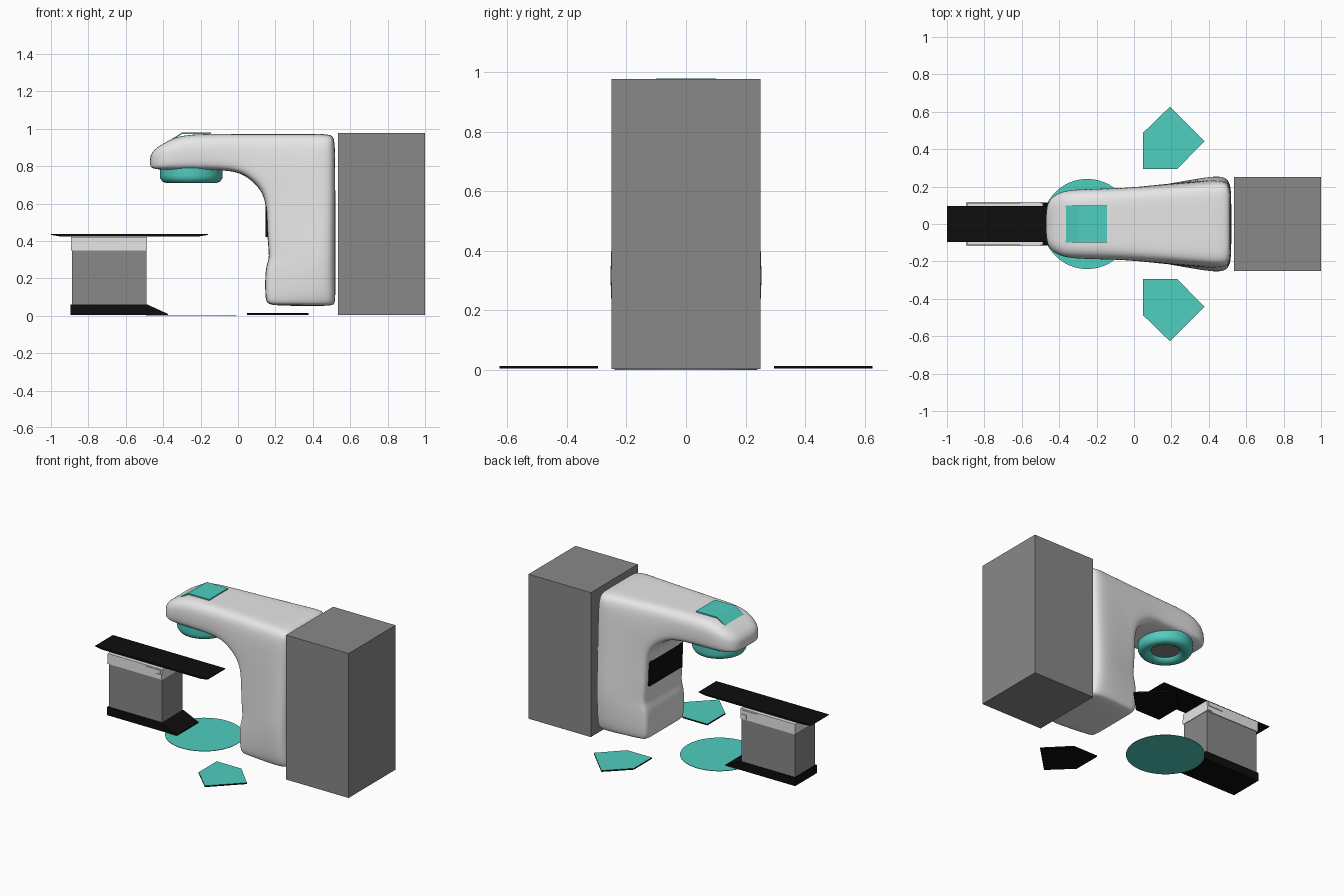
import bpy, bmesh, math

cube = bpy.data.objects.get("Cube")
if cube:
    bpy.data.objects.remove(cube, do_unlink=True)


def material(name, rgb):
    m = bpy.data.materials.new(name)
    m.use_nodes = True
    m.diffuse_color = (*rgb, 1)
    m.node_tree.nodes["Principled BSDF"].inputs["Base Color"].default_value = (*rgb, 1)
    return m


WHITE = material("shell white", (0.8, 0.8, 0.8))
GREY = material("cabinet grey", (0.25, 0.25, 0.25))
TEAL = material("teal", (0.08, 0.62, 0.53))
BLACK = material("black", (0.004, 0.004, 0.004))


def make(name, verts, faces, *mats):
    bm = bmesh.new()
    vs = [bm.verts.new(v) for v in verts]
    for f in faces:
        bm.faces.new([vs[i] for i in f])
    bmesh.ops.recalc_face_normals(bm, faces=bm.faces)
    mesh = bpy.data.meshes.new(name)
    bm.to_mesh(mesh)
    bm.free()
    for m in mats:
        mesh.materials.append(m)
    ob = bpy.data.objects.new(name, mesh)
    bpy.context.collection.objects.link(ob)
    return ob


def smooth(ob, angle=40):
    bpy.ops.object.select_all(action="DESELECT")
    ob.select_set(True)
    bpy.context.view_layer.objects.active = ob
    bpy.ops.object.shade_smooth_by_angle(angle=math.radians(angle))


def loft(name, rings, *mats):
    """Skin a list of equal-length closed rings and cap both ends."""
    n = len(rings[0])
    verts = [p for r in rings for p in r]
    faces = [(k * n + i, k * n + (i + 1) % n, (k + 1) * n + (i + 1) % n, (k + 1) * n + i)
             for k in range(len(rings) - 1) for i in range(n)]
    faces += [tuple(range(n)), tuple(range(len(verts) - n, len(verts)))]
    return make(name, verts, faces, *mats)


def slab(name, outline, half, *mats):
    """Extrude an x-z outline across y."""
    return loft(name, [[(x, y, z) for x, z in outline] for y in (-half, half)], *mats)


def box(name, x0, x1, y0, y1, z0, z1, mat):
    return loft(name, [[(x0, y0, z), (x1, y0, z), (x1, y1, z), (x0, y1, z)]
                       for z in (z0, z1)], mat)


def lathe(name, profile, cx, mat, n=48):
    rings = [[(cx + r * math.cos(2 * math.pi * i / n), r * math.sin(2 * math.pi * i / n), z)
              for i in range(n)] for r, z in profile]
    return loft(name, rings, mat)


# Scanner body: sections run from inner edge to outer edge
# (inner x, z, outer x, z, half width, column blend, side flare)
stations = [
    (-.472, .80, -.472, .85, .08, 0, 0),
    (-.455, .785, -.45, .89, .135, 0, 0),
    (-.40, .78, -.385, .93, .175, 0, 0),
    (-.30, .78, -.30, .97, .187, 0, 0),
    (-.08, .78, -.10, .972, .19, .1, 0),
    (.02, .765, .15, .972, .203, .3, 0),
    (.10, .70, .40, .972, .215, .6, .03),
    (.137, .645, .51, .972, .218, .8, .06),
    (.153, .57, .52, .93, .219, .9, .08),
    (.157, .42, .52, .55, .219, 1, .14),
    (.165, .34, .52, .37, .219, 1, .18),
    (.165, .30, .52, .29, .219, 1, .18),
    (.145, .25, .52, .23, .219, 1, .17),
    (.145, .12, .52, .12, .217, 1, .14),
    (.150, .07, .52, .065, .21, 1, .1),
    (.18, .053, .50, .05, .195, 1, .08),
]
head = [(0, .4), (0, .78), (.08, .96), (.3, 1), (.65, 1), (.86, .93), (1, .74), (1, .4)]
column = [(0, .4), (0, .84), (.03, .97), (.15, 1), (.72, 1), (.94, .97), (1, .9), (1, .4)]
rings = []
for xi, zi, xo, zo, w, k, flare in stations:
    half = []
    for i, (h, c) in enumerate(zip(head, column)):
        t = h[0] + (c[0] - h[0]) * k
        s = h[1] + (c[1] - h[1]) * k + (flare if i in (4, 5) else 0)
        half.append((xi + (xo - xi) * t, w * s, zi + (zo - zi) * t))
    rings.append(half + [(x, -y, z) for x, y, z in reversed(half)])
body = loft("scanner_body", rings, WHITE)
sub = body.modifiers.new("Smooth", "SUBSURF")
sub.levels = sub.render_levels = 2
for p in body.data.polygons:
    p.use_smooth = True

# Black control panel on the column
box("column_panel", .148, .19, -.175, .175, .42, .585, BLACK)

# Teal pad bent over the head
slab("head_pad", [(-.37, .935), (-.30, .979), (-.145, .979), (-.145, .971),
                  (-.30, .971), (-.37, .927)], .1, TEAL)

# Detector ring and its window
ring = lathe("detector_ring", [(.085, .79), (.085, .738), (.095, .722), (.115, .712), (.138, .711),
                               (.155, .718), (.166, .735), (.168, .75), (.168, .79)], -.25, TEAL)
smooth(ring)
lathe("detector_window", [(.09, .75), (.09, .735)], -.25, GREY)

# Cabinet behind the scanner
box("cabinet", .535, 1, -.25, .25, .004, .978, GREY)

# Floor disc
lathe("floor_disc", [(.241, 0), (.241, .003)], -.25, TEAL)

# Floor arrows: teal top, black edges
arrow = [(.048, .295), (.232, .295), (.377, .443), (.192, .627), (.048, .487)]
for side, sign in (("left", 1), ("right", -1)):
    ob = loft("floor_arrow_" + side, [[(x, sign * y, z) for x, y in arrow] for z in (.005, .014)],
              BLACK, TEAL)
    for p in ob.data.polygons:
        p.material_index = int(p.normal.z > .5)

# Patient table
slab("table_base", [(-.895, .004), (-.375, .004), (-.375, .01), (-.485, .06), (-.895, .06)],
     .115, BLACK)
box("table_pedestal", -.888, -.49, -.108, .108, .06, .35, GREY)
box("table_carriage", -.893, -.486, -.113, .113, .35, .42, WHITE)
slab("table_top", [(-1, .436), (-1, .432), (-.95, .424), (-.21, .424), (-.16, .432), (-.16, .436)],
     .095, BLACK)

# Hand controls on both sides of the carriage
for side, sign in (("left", 1), ("right", -1)):
    y0, y1 = sorted((sign * .105, sign * .117))
    box("upper_control_" + side, -.61, -.5, y0, y1, .388, .412, WHITE)
    box("lower_control_" + side, -.53, -.487, y0, y1, .357, .384, WHITE)
